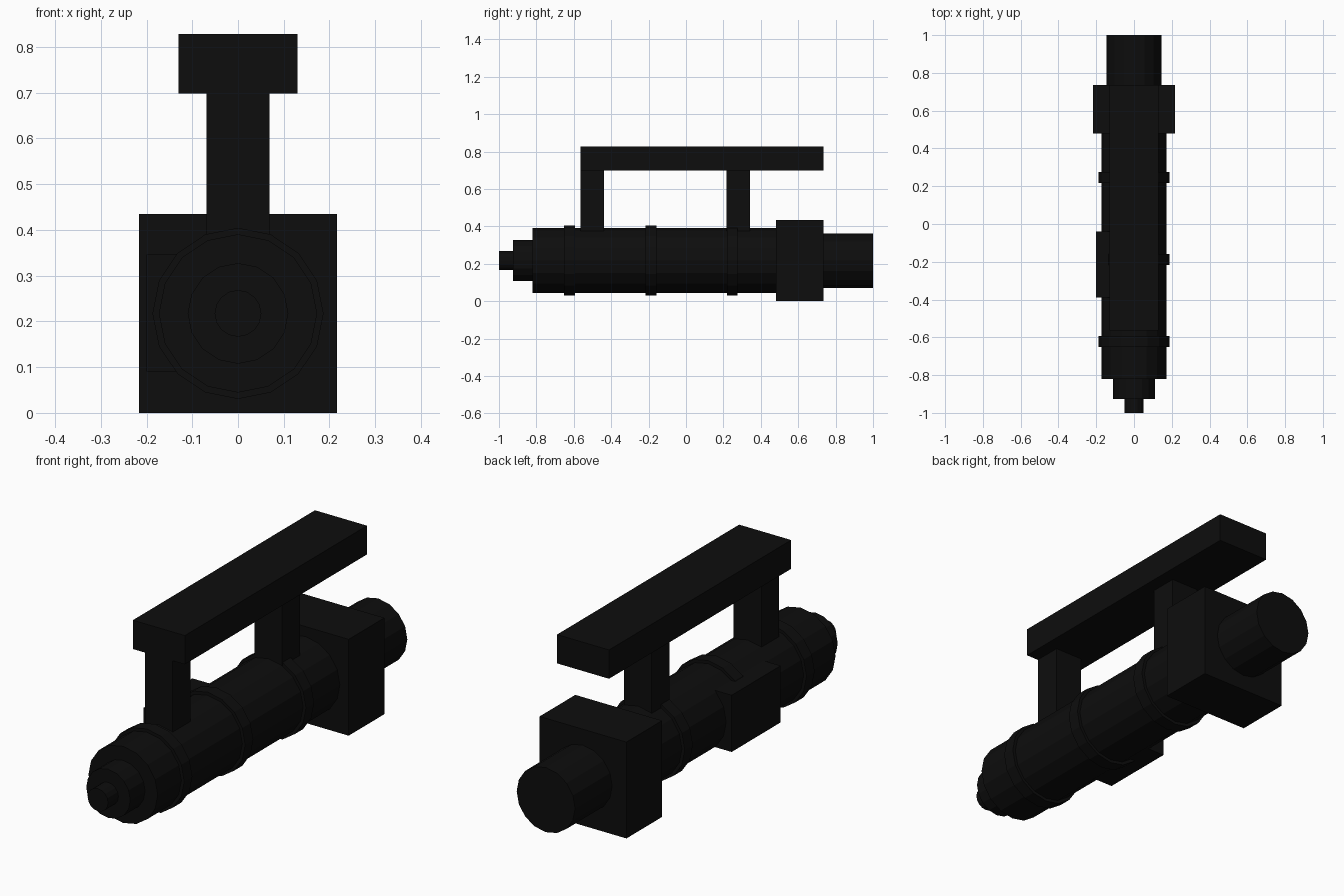
import bpy
from math import radians

cube = bpy.data.objects.get("Cube")
if cube:
    bpy.data.objects.remove(cube, do_unlink=True)

AXIS_Z = 0.2175
SIDES = 16

black = bpy.data.materials.new("matte_black")
black.use_nodes = True
black.diffuse_color = (0.004, 0.004, 0.004, 1)
black.node_tree.nodes["Principled BSDF"].inputs["Base Color"].default_value = (0.004, 0.004, 0.004, 1)


def finish(name):
    obj = bpy.context.object
    obj.name = name
    obj.data.materials.append(black)
    bpy.ops.object.transform_apply(location=False, rotation=True, scale=True)
    return obj


def tube(name, radius, y0, y1):
    """Faceted cylinder lying along the barrel axis."""
    bpy.ops.mesh.primitive_cylinder_add(
        vertices=SIDES, radius=radius, depth=y1 - y0,
        location=(0, (y0 + y1) / 2, AXIS_Z), rotation=(radians(90), 0, 0))
    return finish(name)


def box(name, xs, ys, zs):
    """Box spanning the given ranges."""
    spans = (xs, ys, zs)
    bpy.ops.mesh.primitive_cube_add(size=1, location=[(a + b) / 2 for a, b in spans])
    bpy.context.object.scale = [b - a for a, b in spans]
    return finish(name)


# Barrel, stepped nose and rear cap
tube("barrel", 0.173, -0.82, 0.5)
tube("nose", 0.11, -0.926, -0.81)
tube("nose_tip", 0.051, -1.0, -0.92)
tube("rear_cap", 0.146, 0.72, 1.0)

# Raised bands around the barrel
for place, y in (("front", -0.622), ("middle", -0.187), ("rear", 0.247)):
    tube(place + "_band", 0.187, y - 0.029, y + 0.029)

# Square rear housing and side panel
box("rear_housing", (-0.217, 0.217), (0.48, 0.735), (0, 0.435))
box("side_panel", (-0.2, -0.1), (-0.39, -0.04), (0.09, 0.346))

# Carrying handle on two posts
box("handle_bar", (-0.13, 0.13), (-0.565, 0.735), (0.698, 0.828))
for place, y in (("front", -0.502), ("rear", 0.28)):
    box(place + "_post", (-0.069, 0.069), (y - 0.063, y + 0.063), (0.34, 0.7))
